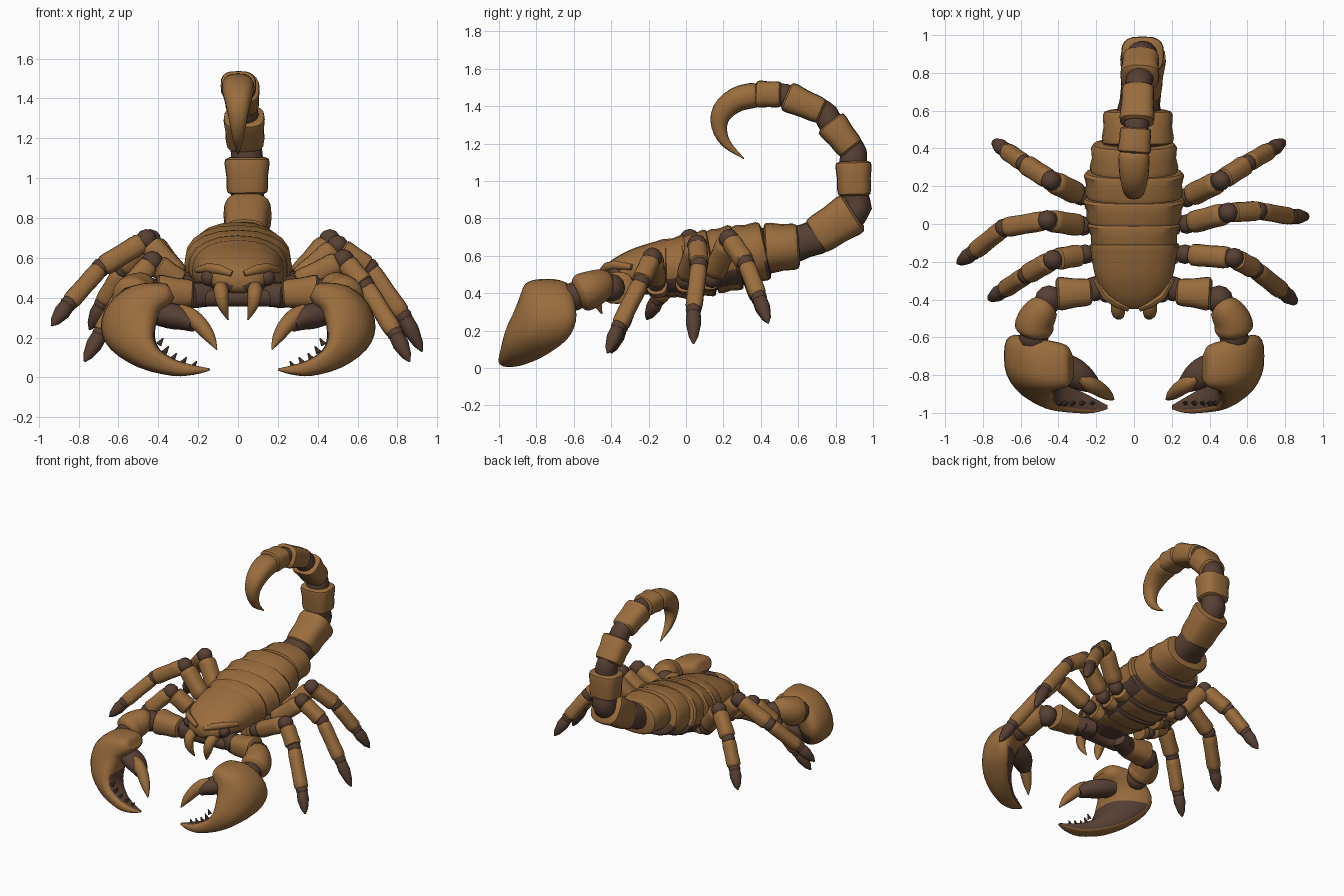
import bpy, bmesh, math
from mathutils import Vector as V

if "Cube" in bpy.data.objects:
    bpy.data.objects.remove(bpy.data.objects["Cube"])

def material(name, col):
    m = bpy.data.materials.new(name)
    m.diffuse_color = (*col, 1)
    m.use_nodes = True
    m.node_tree.nodes["Principled BSDF"].inputs["Base Color"].default_value = m.diffuse_color
    return m

SHELL = material("tan shell", (0.325, 0.153, 0.047))
DARK = material("dark brown joint", (0.095, 0.05, 0.033))
X, Y, Z = V((1, 0, 0)), V((0, 1, 0)), V((0, 0, 1))

def loft(name, rings, mat=SHELL, p=2.0, n=20, rule=None):
    """Skin rings given as (centre, axis a, axis b); rule(i, c, s) True = dark face."""
    bm, rows = bmesh.new(), []
    ang = [2 * math.pi * k / n for k in range(n)]
    pw = lambda v: math.copysign(abs(v) ** (2 / p), v)
    for c, a, b in rings:
        rows.append([bm.verts.new(c + a * pw(math.cos(t)) + b * pw(math.sin(t))) for t in ang])
    for i in range(len(rows) - 1):
        for k in range(n):
            l = (k + 1) % n
            f = bm.faces.new((rows[i][k], rows[i][l], rows[i + 1][l], rows[i + 1][k]))
            t = ang[k] + math.pi / n
            if rule and rule(i, math.cos(t), math.sin(t)):
                f.material_index = 1
    bm.faces.new(rows[0])
    bm.faces.new(rows[-1])
    bmesh.ops.recalc_face_normals(bm, faces=bm.faces)
    me = bpy.data.meshes.new(name)
    bm.to_mesh(me)
    bm.free()
    me.materials.append(mat)
    if rule:
        me.materials.append(DARK)
    ob = bpy.data.objects.new(name, me)
    bpy.context.collection.objects.link(ob)
    return ob

def tube(name, pts, rad, mat=SHELL, side=X, **kw):
    """Tube along pts; rad is (width along side, height) per point."""
    pts = [V(q) for q in pts]
    rings = []
    for i, q in enumerate(pts):
        t = (pts[min(i + 1, len(pts) - 1)] - pts[max(i - 1, 0)]).normalized()
        u = (side - t * side.dot(t)).normalized()
        rings.append((q, u * rad[i][0], t.cross(u) * rad[i][1]))
    return loft(name, rings, mat, **kw)

def smooth(rows, k=3):
    """Catmull-Rom interpolation of equal-length tuples."""
    out = []
    for i in range(len(rows) - 1):
        p0, p1, p2, p3 = (rows[min(max(i + d, 0), len(rows) - 1)] for d in (-1, 0, 1, 2))
        for j in range(k):
            t = j / k
            out.append(tuple(b + t * (c - a) / 2 + t * t * (a - 2.5 * b + 2 * c - d / 2)
                             + t ** 3 * (1.5 * (b - c) + (d - a) / 2)
                             for a, b, c, d in zip(p0, p1, p2, p3)))
    return out + [rows[-1]]

PROFILE = [(0, .8), (.05, .96), (.2, 1), (.5, .98), (.84, 1.04), (.95, 1.0), (1, .82)]

def segment(name, a, b, w, h, w2=None, h2=None, side=X, p=2.6, mat=SHELL, rule=None):
    """Armour segment from a to b with rounded rims and a slight flare."""
    a, b, w2, h2 = V(a), V(b), w2 or w, h2 or h
    return tube(name, [a.lerp(b, t) for t, _ in PROFILE],
                [((w + (w2 - w) * t) * s, (h + (h2 - h) * t) * s) for t, s in PROFILE],
                mat, side, p=p, rule=rule)

def ball(name, c, r):
    a = [math.pi * (i + .15) / 6.3 for i in range(7)]
    tube(name, [V(c) + Z * r * -math.cos(t) for t in a], [(r * math.sin(t),) * 2 for t in a], DARK, n=12)

# Body core and back plates: y start, y end, half widths, top z, belly z at each end
tube("body_core", [(0, -.36, .47), (0, -.2, .51), (0, .1, .56), (0, .35, .61), (.02, .55, .65)],
     [(.15, .08), (.2, .12), (.235, .155), (.2, .14), (.14, .1)], DARK)
plates = [(-.125, .01, .225, .24, .69, .715, .37, .37), (0, .14, .25, .262, .715, .745, .37, .385),
          (.135, .28, .262, .255, .745, .77, .385, .42), (.27, .43, .24, .215, .77, .785, .42, .475),
          (.42, .605, .195, .175, .785, .77, .495, .53)]
for k, (y0, y1, w0, w1, t0, t1, b0, b1) in enumerate(plates):
    x = .02 if k == 4 else 0
    segment(f"body_plate_{k + 1}", (x, y0, (t0 + b0) / 2), (x, y1, (t1 + b1) / 2),
            w0, (t0 - b0) / 2 - .005, w1, (t1 - b1) / 2 - .005, p=2.3,
            rule=lambda i, c, s: s > .25 and i > 3 and k < 4 or (k < 3 and s > .3 and abs(c) > .6))

# Carapace shield: y, half width, top, bottom
cara = smooth([(-.45, .06, .52, .46), (-.43, .11, .55, .43), (-.37, .165, .595, .42), (-.28, .205, .64, .41),
               (-.17, .225, .675, .39), (-.11, .23, .69, .38), (-.1, .2, .66, .41)])
loft("carapace", [(V((0, y, (t + b) / 2)), X * w, Z * (t - b) / 2) for y, w, t, b in cara], p=2.3,
     rule=lambda i, c, s: s < -.35 and i < 10 and abs(c) > .3)
tube("mouth_band", [(-.22, -.31, .4), (-.13, -.36, .4), (.13, -.36, .4), (.22, -.31, .4)],
     [(.045, .045)] * 4, DARK, side=Y)
for s in (-1, 1):
    tube("brow_ridge", [(s * .03, -.45, .52), (s * .09, -.425, .54), (s * .15, -.385, .55), (s * .205, -.29, .54)],
         [(.015, .015), (.025, .02), (.025, .02), (.015, .015)], side=Z, n=10)
    ball("eye_socket", (s * .145, -.375, .5), .042)
    fang = smooth([(s * .085, -.38, .46, .035), (s * .085, -.46, .43, .037), (s * .075, -.475, .36, .027),
                   (s * .05, -.45, .29, .004)])
    tube("mouth_fang", [q[:3] for q in fang], [(q[3], q[3]) for q in fang], n=10)

# Tail: segments on a dark core, then the stinger
segment("tail_base_joint", (.022, .56, .655), (.04, .73, .71), .12, .095, .1, .09, mat=DARK)
tail = [((.037, .69, .7), (.05, .9, .835), .108, .105, .118, .115),
        ((.047, .9, .92), (.045, .895, 1.105), .104, .09, .11, .094),
        ((.037, .885, 1.17), (.03, .77, 1.315), .097, .075, .1, .085),
        ((.022, .73, 1.37), (.015, .535, 1.455), .085, .07, .09, .08),
        ((.01, .51, 1.462), (0, .375, 1.465), .083, .07, .086, .07)]
core = [(.02, .58, .65)]
for k, (a, b, w, h, w2, h2) in enumerate(tail):
    segment(f"tail_segment_{k + 1}", a, b, w, h, w2, h2, p=3)
    core += [a, b]
core = smooth(core + [(0, .33, 1.45)])
tube("tail_core", core, [(.094 - .04 * i / len(core), .086 - .034 * i / len(core)) for i in range(len(core))], DARK)
sting = smooth([(.385, 1.462, .05, .04), (.37, 1.46, .08, .066), (.27, 1.435, .078, .066), (.195, 1.37, .062, .057),
                (.178, 1.29, .045, .042), (.215, 1.2, .027, .025), (.31, 1.12, .003, .003)])
tube("stinger", [(0, q[0], q[1]) for q in sting], [q[2:] for q in sting], p=2.4)

# Legs: hip root, hip, knee, shin end, foot start, tip
legs = {
    "right_front_leg": [(.15, -.15, .42), (.27, -.16, .46), (.53, -.18, .59), (.64, -.24, .46), (.79, -.36, .22), (.86, -.42, .08)],
    "right_middle_leg": [(.16, 0, .44), (.28, 0, .47), (.5, .06, .66), (.66, .07, .55), (.83, .04, .31), (.925, .04, .13)],
    "right_back_leg": [(.16, .1, .46), (.28, .14, .48), (.46, .23, .69), (.6, .32, .56), (.72, .39, .38), (.8, .44, .24)],
    "left_front_leg": [(-.15, -.15, .42), (-.26, -.16, .46), (-.43, -.19, .58), (-.57, -.27, .43), (-.69, -.35, .22), (-.77, -.4, .08)],
    "left_middle_leg": [(-.16, 0, .44), (-.27, -.01, .48), (-.46, .02, .69), (-.69, -.02, .55), (-.85, -.15, .37), (-.935, -.21, .26)],
    "left_back_leg": [(-.16, .1, .46), (-.28, .15, .48), (-.44, .23, .69), (-.58, .32, .54), (-.68, .39, .37), (-.745, .44, .24)],
}
for name, pts in legs.items():
    pts = [V(q) for q in pts]
    for k, r in enumerate((.058, .06, .054, .047)):
        a, b = pts[k], pts[k + 1]
        cut, end = ((c / (b - a).length) for c in ((.02, .045), (.04, .03), (.025, .012), (.012, .01))[k])
        segment(f"{name}_segment_{k + 1}", a.lerp(b, cut), a.lerp(b, 1 - end), r, r, r * .94, r * .94, side=Y, p=2.5)
        ball(f"{name}_joint_{k + 1}", b, r * .9)
    a, b = pts[4:]
    tube(f"{name}_foot", [a.lerp(b, t) for t in (-.1, .05, .4, .8, 1)],
         [(r, r) for r in (.02, .038, .041, .025, .005)], DARK, side=Y, n=12)

# Pincer arms
for s, side in ((1, "right"), (-1, "left")):
    P = lambda x, y, z: V((s * x, y, z))
    segment(f"{side}_arm_root", P(.1, -.3, .42), P(.24, -.355, .41), .062, .062, side=Z, mat=DARK)
    segment(f"{side}_upper_arm", P(.225, -.36, .42), P(.41, -.37, .43), .07, .07, .085, .088, side=Z)
    ball(f"{side}_elbow", P(.45, -.4, .43), .075)
    arm = smooth([(.46, -.42, .45, .045), (.475, -.44, .45, .08), (.52, -.51, .42, .1), (.53, -.56, .4, .1), (.535, -.585, .39, .07)])
    tube(f"{side}_forearm", [P(*q[:3]) for q in arm], [(q[3], q[3]) for q in arm], side=Z)
    ball(f"{side}_wrist", P(.53, -.605, .38), .078)
    # Left pincer is longer than the right
    g = (lambda x: x) if s > 0 else (lambda x: .7 - (.7 - x) * 1.12)
    Q = lambda x, y, z: V((s * g(x), y, z))
    # Palm and fixed finger: outer x,z  inner x,z  front y, back y, backward skew of the outer edge
    claw = smooth([(.38, .445, .36, .4, -.83, -.69, 0), (.41, .475, .385, .36, -.865, -.64, 0),
                   (.55, .46, .42, .33, -.885, -.615, .02), (.655, .37, .435, .29, -.9, -.61, .05),
                   (.69, .25, .445, .245, -.92, -.615, .07), (.645, .14, .445, .19, -.95, -.66, .06),
                   (.52, .05, .42, .135, -.98, -.765, .03), (.37, .008, .345, .085, -1, -.865, .005),
                   (.27, .014, .265, .06, -1, -.92, 0), (.2, .035, .2, .045, -.98, -.96, 0)])
    loft(f"{side}_pincer", [(Q((a + c) / 2, (f + b) / 2, (z + d) / 2),
                             Q(a, 0, z) / 2 - Q(c, 0, d) / 2 + Y * k,
                             V((0, (b - f) / 2, 0))) for a, z, c, d, f, b, k in claw], p=2.7, n=24,
         rule=lambda i, c, sn: i >= 13 and c < .45 and sn > -.55)
    # Moving finger: dark hinge and tan hook
    fin = smooth([(.46, -.74, .33, .065), (.38, -.775, .31, .072), (.32, -.815, .295, .065), (.27, -.85, .265, .043)])
    tube(f"{side}_finger_hinge", [Q(*q[:3]) for q in fin], [(q[3] * 1.1, q[3] * .9) for q in fin], DARK, side=Y)
    hook = smooth([(.335, -.82, .355, .015), (.295, -.84, .315, .04), (.245, -.87, .265, .04), (.2, -.905, .2, .028),
                   (.17, -.93, .14, .003)])
    tube(f"{side}_finger_hook", [Q(*q[:3]) for q in hook], [(q[3], q[3]) for q in hook], side=Y)
    # Small teeth along the fixed finger
    for x, z in ((.28, .05), (.325, .07), (.37, .09), (.405, .125), (.43, .165)):
        tube(f"{side}_pincer_tooth", [Q(x, -.95, z), Q(x - .02, -.945, z + .032)], [(.015, .015), (.003, .003)],
             DARK, side=Y, n=8)

# Smooth shading with sharp rims
bpy.ops.object.select_all(action='SELECT')
bpy.context.view_layer.objects.active = bpy.context.scene.objects[0]
bpy.ops.object.shade_smooth_by_angle(angle=math.radians(40))
